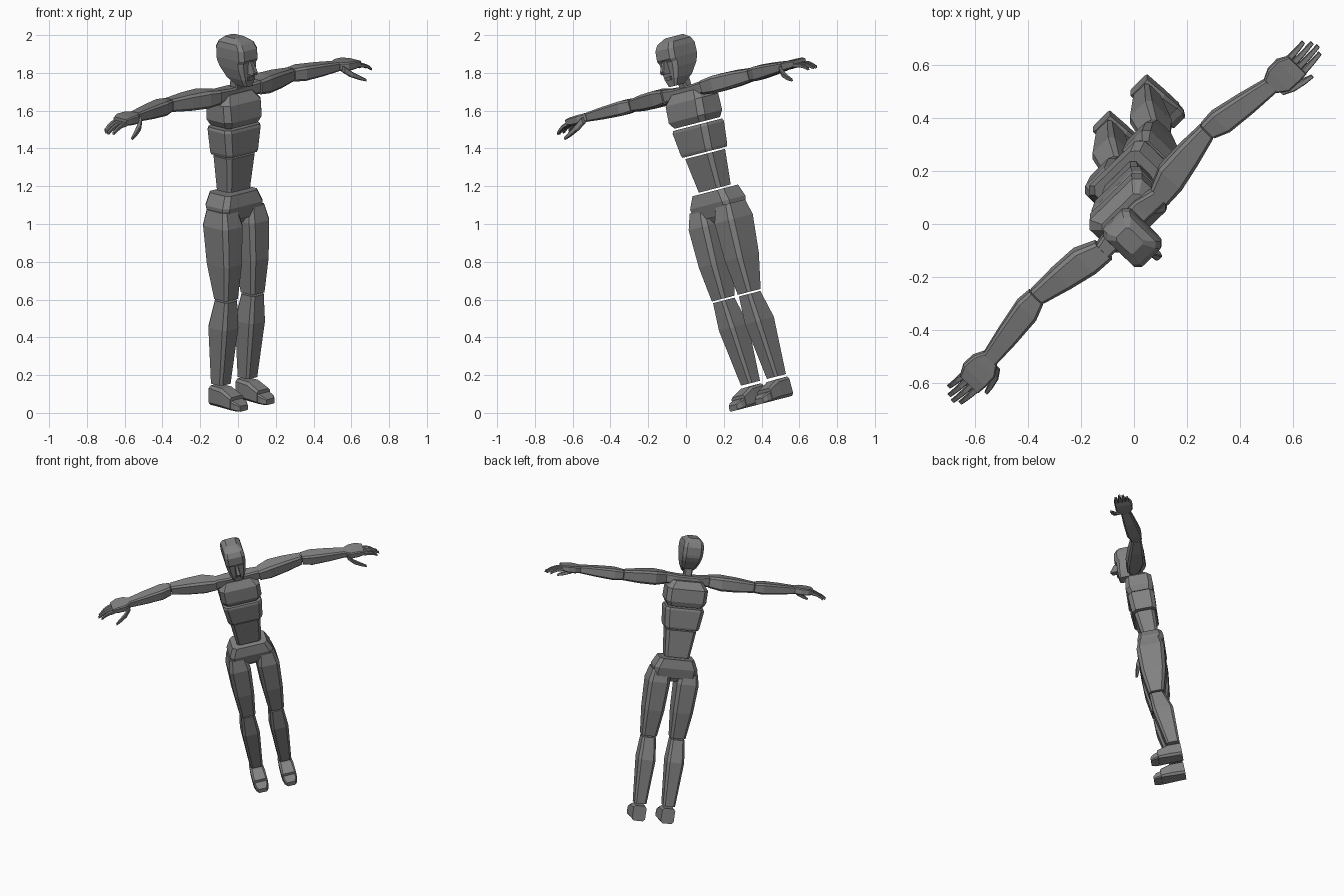
import bpy
import bmesh
from mathutils import Matrix, Vector

cube = bpy.data.objects.get("Cube")
if cube:
    bpy.data.objects.remove(cube)

# One plain grey for the whole figure
grey = bpy.data.materials.new("plain grey")
grey.use_nodes = True
grey.diffuse_color = (.22, .22, .22, 1)
shader = grey.node_tree.nodes["Principled BSDF"]
shader.inputs["Base Color"].default_value = grey.diffuse_color

# Pose of the whole body: turned an eighth, with the feet swung back
up = Vector((0, -.25, .968)).normalized()
left = Vector((.707, .687, .177))
left = (left - up * left.dot(up)).normalized()
front = left.cross(up)
pose = Matrix((left, -front, up)).transposed().to_4x4()
pose.translation = (-.01, .43, .056)

# Axis of a part -> indices of that axis and the two across it
AXES = {"left": (0, 1, 2), "front": (1, 0, 2), "up": (2, 0, 1)}


def octagon(half_u, half_v):
    """Outline of a rectangle whose corners are cut off."""
    cut = .3 * min(half_u, half_v)
    quarter = [(half_u, half_v - cut), (half_u - cut, half_v)]
    half = quarter + [(-u, v) for u, v in reversed(quarter)]
    return half + [(-u, -v) for u, v in half]


def loft(name, axis, sections, side=1):
    """Skin octagons given as (station, centre u, centre v, half u, half v)."""
    along, across, over = AXES[axis]
    bm = bmesh.new()
    rings = []
    for station, centre_u, centre_v, half_u, half_v in sections:
        ring = []
        for u, v in octagon(half_u, half_v):
            point = Vector()
            point[along] = station
            point[across] = centre_u + u
            point[over] = centre_v + v
            ring.append(bm.verts.new((side * point.x, -point.y, point.z)))
        rings.append(ring)
    for low, high in zip(rings, rings[1:]):
        for i in range(len(low)):
            bm.faces.new((low[i - 1], low[i], high[i], high[i - 1]))
    bm.faces.new(rings[0])
    bm.faces.new(rings[-1])
    bmesh.ops.recalc_face_normals(bm, faces=bm.faces)
    mesh = bpy.data.meshes.new(name)
    bm.to_mesh(mesh)
    bm.free()
    mesh.materials.append(grey)
    obj = bpy.data.objects.new(name, mesh)
    obj.matrix_world = pose
    bpy.context.collection.objects.link(obj)


def core(name, *rows):
    """Central part from rows of (height, forward, half width, half depth)."""
    loft(name, "up", [(h, 0, f, w, d) for h, f, w, d in rows])


def pair(name, axis, sections):
    """Left part and its mirror image."""
    loft("left_" + name, axis, sections)
    loft("right_" + name, axis, sections, side=-1)


def leg(name, *rows):
    """Leg parts from rows of (height, forward, half width, half depth)."""
    pair(name, "up", [(h, .1, f, w, d) for h, f, w, d in rows])


def foot(name, *rows):
    """Parts standing on the sole, from rows of (forward, half width, top)."""
    pair(name, "front", [(f, .1, top / 2, w, top / 2) for f, w, top in rows])


def arm(name, *rows):
    """Level arm parts from rows of (reach, forward, half width, half height)."""
    pair(name, "left", [(x, f, 1.7, w, t) for x, f, w, t in rows])


# Torso: three stacked blocks with narrow gaps, then the pelvis
core("chest", (1.525, -.015, .12, .08), (1.56, -.015, .14, .095),
     (1.65, -.02, .14, .09), (1.7, -.02, .1, .055))
core("ribs", (1.365, -.015, .115, .08), (1.38, -.015, .12, .085),
     (1.5, -.015, .135, .09), (1.515, -.015, .13, .085))
core("waist", (1.165, -.02, .085, .055), (1.355, -.015, .105, .07))
core("pelvis", (1.02, -.01, .145, .075), (1.09, -.015, .15, .09),
     (1.155, -.02, .12, .08))
core("crotch", (.99, -.01, .025, .045), (1.06, -.01, .06, .08))

# Head and neck
core("neck", (1.68, -.01, .036, .036), (1.72, 0, .027, .027), (1.8, .01, .03, .03))
core("head", (1.745, .065, .03, .036), (1.785, .035, .05, .07),
     (1.84, .012, .064, .09), (1.872, .003, .068, .098), (1.89, .007, .07, .105),
     (1.945, .003, .07, .103), (1.975, 0, .064, .085), (2, -.01, .035, .045))
core("nose", (1.815, .115, .017, .028), (1.83, .118, .015, .034),
     (1.885, .1, .008, .018))
core("mouth", (1.78, .1, .018, .012), (1.8, .1, .022, .014))

# Legs
leg("thigh", (.59, .024, .052, .052), (.78, .012, .068, .084),
    (.985, 0, .075, .095), (1.07, -.005, .056, .075))
leg("calf", (.12, -.015, .042, .044), (.43, .004, .06, .07), (.58, .024, .047, .05))
foot("foot", (-.06, .045, .106), (.03, .05, .104), (.105, .05, .07))
foot("toes", (.106, .047, .053), (.135, .044, .045), (.158, .03, .03))

# Shoulders and arms, the elbows set slightly back
arm("shoulder", (0, -.01, .04, .03), (.07, -.01, .042, .03), (.155, 0, .034, .037))
arm("upper_arm", (.15, 0, .045, .038), (.23, -.02, .06, .047),
    (.34, -.035, .05, .044), (.455, -.05, .034, .034))
arm("forearm", (.46, -.05, .036, .034), (.52, -.04, .05, .039),
    (.64, -.022, .043, .033), (.755, -.005, .032, .024))
arm("palm", (.75, -.005, .034, .023), (.79, 0, .058, .024),
    (.84, 0, .06, .022), (.88, .01, .048, .016))

# Fingers curl down more and more, the middle ones reach furthest
reaches = {"index": .092, "middle": .108, "ring": .1, "little": .078}
for place, (finger, reach) in enumerate(reaches.items()):
    across = .046 - .025 * place
    pair(finger + "_finger", "left", [
        (.873 + reach * t, across, 1.69 - .035 * t * t, .012 - .004 * t, .011 - .004 * t)
        for t in (0, .4, .75, 1)])

# Thumb drops ahead of the palm and flattens out towards its tip
pair("thumb", "left", [
    (.76 + .115 * t, .04 + .055 * t ** .6, 1.69 - .07 * t ** .7,
     .015 - .008 * t * t, .016 - .009 * t * t)
    for t in (0, .3, .7, 1)])
